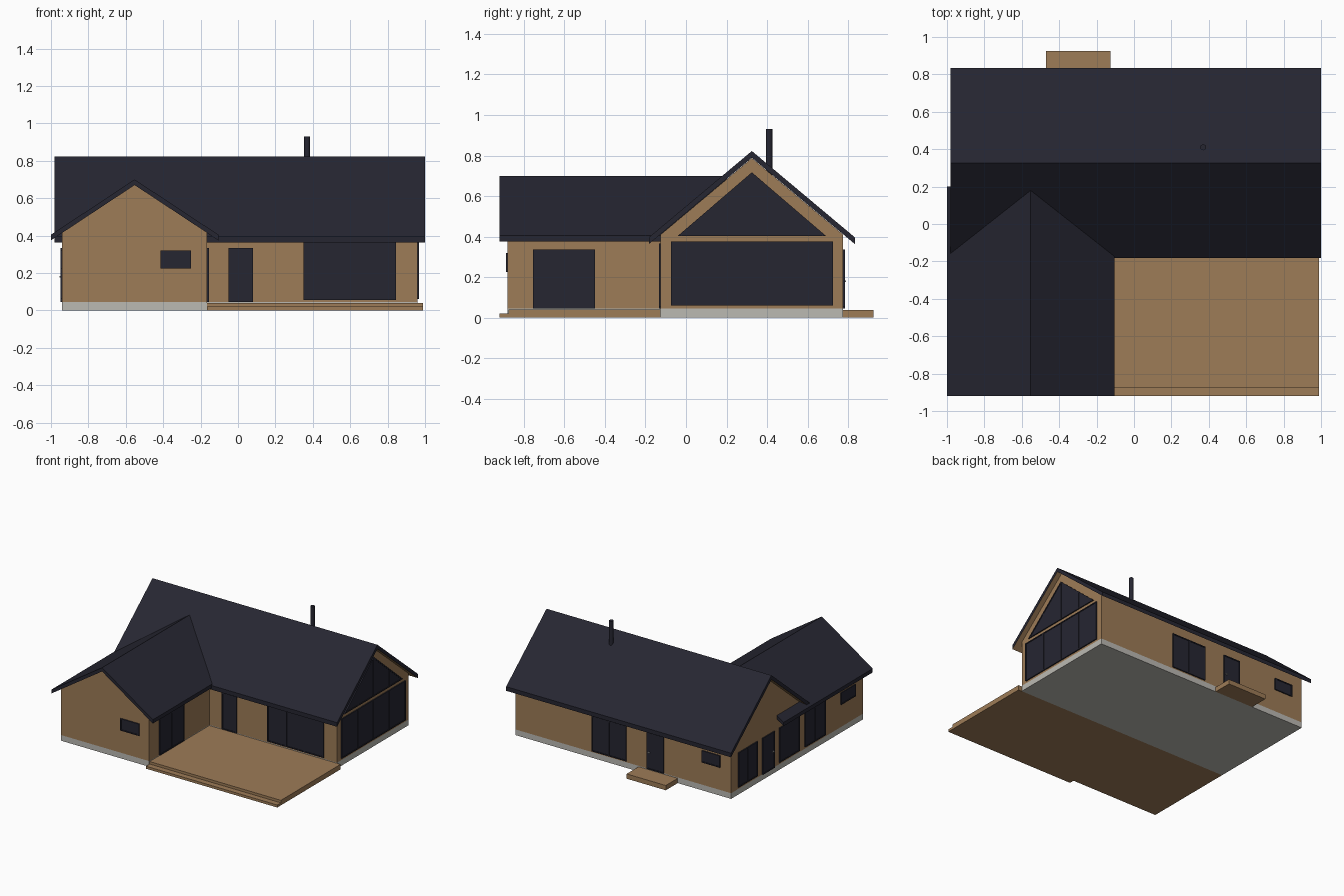
import bpy
import bmesh
from mathutils import Vector

cube = bpy.data.objects.get("Cube")
if cube:
    bpy.data.objects.remove(cube, do_unlink=True)


def material(name, r, g, b):
    m = bpy.data.materials.new(name)
    m.use_nodes = True
    m.diffuse_color = (r, g, b, 1)
    m.node_tree.nodes["Principled BSDF"].inputs["Base Color"].default_value = (r, g, b, 1)
    return m


WOOD = material("warm wood", 0.34, 0.20, 0.095)
DARK = material("charcoal", 0.019, 0.019, 0.031)
STONE = material("pale concrete", 0.50, 0.49, 0.45)
METAL = material("handle metal", 0.40, 0.40, 0.40)


def prism(name, profile, axis, a, b, mat, under=None):
    """Extrude a (horizontal, z) profile along x or y; 'under' colours downward faces."""
    def place(u, z, t):
        return Vector((t, u, z)) if axis == "x" else Vector((u, t, z))
    bm = bmesh.new()
    face = bm.faces.new([bm.verts.new(place(u, z, a)) for u, z in profile])
    ext = bmesh.ops.extrude_face_region(bm, geom=[face])
    moved = [v for v in ext["geom"] if isinstance(v, bmesh.types.BMVert)]
    bmesh.ops.translate(bm, verts=moved, vec=place(0, 0, b - a))
    bmesh.ops.recalc_face_normals(bm, faces=bm.faces)
    if under:
        for f in bm.faces:
            f.normal_update()
            f.material_index = int(f.normal.z < -0.3)
    mesh = bpy.data.meshes.new(name)
    bm.to_mesh(mesh)
    bm.free()
    mesh.materials.append(mat)
    if under:
        mesh.materials.append(under)
    ob = bpy.data.objects.new(name, mesh)
    bpy.context.collection.objects.link(ob)
    return ob


def rect(u0, u1, z0, z1):
    return [(u0, z0), (u1, z0), (u1, z1), (u0, z1)]


def box(name, x, y, z, mat, under=None):
    return prism(name, rect(*x, *z), "y", *y, mat, under)


# House dimensions
BASE = 0.045
LEFT, RIGHT, FRONT, BACK = -0.94, 0.96, -0.125, 0.775
WING_FRONT, WING_RIGHT = -0.88, -0.165
RIDGE_Y, RIDGE_X = 0.325, (LEFT + WING_RIGHT) / 2


def gable_wall(mid, half, apex, slope):
    eave = apex - half * slope
    return [(mid - half, BASE), (mid + half, BASE), (mid + half, eave),
            (mid, apex), (mid - half, eave)]


def roof_profile(mid, half, apex, slope, thick):
    eave = apex - half * slope
    return [(mid - half, eave), (mid, apex), (mid + half, eave),
            (mid + half, eave - thick), (mid, apex - thick), (mid - half, eave - thick)]


# Foundations, walls and roofs
box("main_foundation", (LEFT, RIGHT), (FRONT, BACK), (0, BASE), STONE)
box("wing_foundation", (LEFT, WING_RIGHT), (WING_FRONT, FRONT), (0, BASE), STONE, WOOD)
prism("main_walls", gable_wall(RIDGE_Y, 0.45, 0.787, 0.838), "x", LEFT, RIGHT, WOOD)
prism("wing_walls", gable_wall(RIDGE_X, 0.3875, 0.67, 0.66), "y", WING_FRONT, FRONT, WOOD)
prism("main_roof", roof_profile(RIDGE_Y, 0.508, 0.822, 0.838, 0.033), "x", -0.98, 1.0, DARK, WOOD)
prism("wing_roof", roof_profile(RIDGE_X, 0.447, 0.70, 0.66, 0.03), "y", -0.92, 0.2, DARK, WOOD)

# Decks and step
box("front_deck", (WING_RIGHT, 0.99), (-0.875, FRONT), (0, 0.04), WOOD)
box("front_step", (WING_RIGHT, 0.99), (-0.92, -0.875), (0, 0.02), WOOD)
box("back_porch", (-0.47, -0.125), (BACK, 0.925), (0, 0.038), WOOD)

# Chimney pipe
bpy.ops.mesh.primitive_cylinder_add(vertices=16, radius=0.016, depth=0.25, location=(0.37, 0.41, 0.805))
pipe = bpy.context.object
pipe.name = "chimney_pipe"
pipe.data.materials.append(DARK)
bpy.ops.object.shade_smooth_by_angle()

# Each side: extrusion axis, wall plane, outward direction
SIDES = {
    "front": ("y", FRONT, -1), "back": ("y", BACK, 1),
    "left": ("x", LEFT, -1), "right": ("x", RIGHT, 1),
    "wing_front": ("y", WING_FRONT, -1), "wing_right": ("x", WING_RIGHT, 1),
}


def plate(name, side, profile, depth, mat=DARK):
    axis, plane, out = SIDES[side]
    return prism(name, profile, axis, plane, plane + out * depth, mat)


def window(name, side, u0, u1, z0, z1, panes=1, handle=None):
    """Glass plate with a raised frame and mullions."""
    w = 0.008
    plate(name + "_glass", side, rect(u0, u1, z0, z1), 0.005)
    for i, z in enumerate((z0, z1 - w)):
        plate(f"{name}_rail_{i}", side, rect(u0, u1, z, z + w), 0.009)
    for i in range(panes + 1):
        u = u0 + (u1 - u0 - w) * i / panes
        plate(f"{name}_post_{i}", side, rect(u, u + w, z0 + w, z1 - w), 0.009)
    if handle is not None:
        plate(name + "_handle", side, rect(handle - 0.008, handle + 0.008, 0.175, 0.183), 0.014, METAL)


# Front and wing openings
window("front_door", "front", -0.05, 0.08, BASE, 0.335, 1)
window("front_window", "front", 0.35, 0.845, 0.055, 0.365, 3)
window("wing_front_window", "wing_front", -0.415, -0.25, 0.225, 0.32)
window("wing_patio_door", "wing_right", -0.755, -0.45, BASE, 0.335, 2)

# Back openings
window("back_window", "back", -0.02, 0.285, 0.055, 0.335, 2)
window("back_door", "back", -0.35, -0.20, BASE, 0.335, 1, -0.22)
window("back_small_window", "back", -0.845, -0.685, 0.225, 0.32)

# Left side openings
window("left_window_back", "left", 0.45, 0.69, 0.06, 0.335, 2)
window("left_door", "left", 0.235, 0.385, BASE, 0.335, 1, 0.255)
window("left_window_middle", "left", -0.08, 0.175, 0.06, 0.335, 2)
window("left_window_front", "left", -0.405, -0.15, 0.06, 0.335, 2)
window("left_small_window", "left", -0.78, -0.60, 0.225, 0.32)

# Glazed right gable: wide window below, triangle above
window("gable_window", "right", -0.075, 0.725, 0.06, 0.375, 4)
HALF, SILL, PEAK = 0.367, 0.402, 0.717
plate("gable_triangle_glass", "right",
      [(RIDGE_Y - HALF, SILL), (RIDGE_Y + HALF, SILL), (RIDGE_Y, PEAK)], 0.005)
plate("gable_triangle_rail", "right", rect(RIDGE_Y - HALF + 0.02, RIDGE_Y + HALF - 0.02, SILL, SILL + 0.008), 0.009)
for s in (-1, 1):
    plate(f"gable_triangle_rake_{s}", "right",
          [(RIDGE_Y + s * HALF, SILL), (RIDGE_Y, PEAK), (RIDGE_Y, PEAK - 0.012),
           (RIDGE_Y + s * (HALF - 0.014), SILL)], 0.009)
for i in (-1, 0, 1):
    u = RIDGE_Y + i * 0.2
    top = PEAK - abs(i) * 0.2 * (PEAK - SILL) / HALF - 0.008
    plate(f"gable_triangle_post_{i}", "right", rect(u - 0.004, u + 0.004, SILL, top), 0.009)
